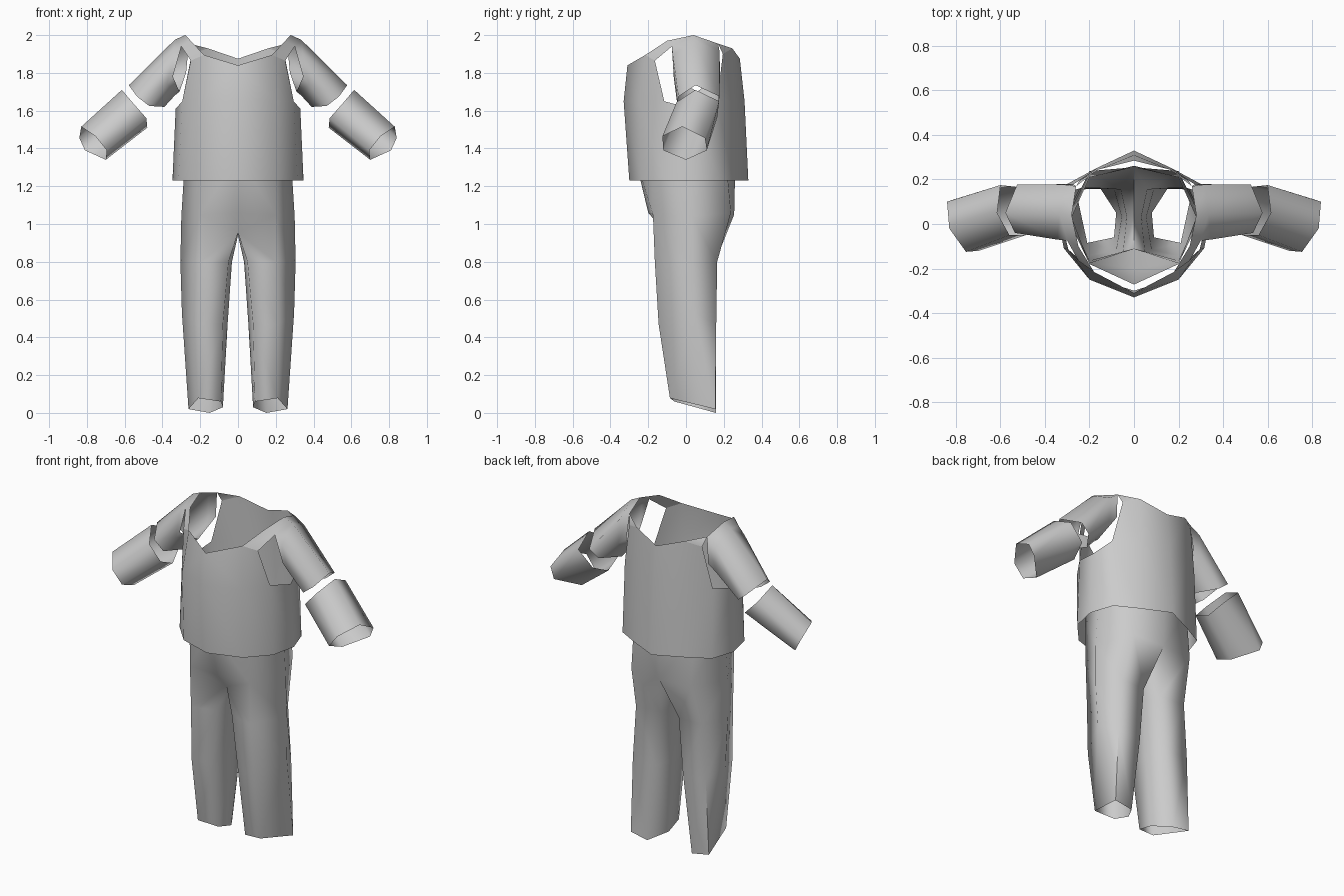
import bpy, math

if "Cube" in bpy.data.objects:
    bpy.data.objects.remove(bpy.data.objects["Cube"])

cloth = bpy.data.materials.new("light_grey_cloth")
cloth.diffuse_color = (0.6, 0.6, 0.6, 1)
cloth.use_nodes = True
cloth.node_tree.nodes["Principled BSDF"].inputs["Base Color"].default_value = cloth.diffuse_color


def loft(strips):
    """Join rings of points; each strip is (rings, closed)."""
    verts, faces, index = [], [], {}

    def vid(p):
        if p not in index:
            index[p] = len(verts)
            verts.append(p)
        return index[p]

    for rings, closed in strips:
        for a, b in zip(rings, rings[1:]):
            n = len(a)
            for i in range(n if closed else n - 1):
                j = (i + 1) % n
                f = list(dict.fromkeys(vid(p) for p in (a[i], b[i], b[j], a[j])))
                if len(f) > 2:
                    faces.append(f)
    return verts, faces


def garment(name, strips):
    """Open cloth shell mirrored across x."""
    verts, faces = loft(strips)
    me = bpy.data.meshes.new(name)
    me.from_pydata(verts, [], faces)
    me.materials.append(cloth)
    ob = bpy.data.objects.new(name, me)
    bpy.context.collection.objects.link(ob)
    bpy.ops.object.select_all(action='DESELECT')
    ob.select_set(True)
    bpy.context.view_layer.objects.active = ob
    m = ob.modifiers.new("mirror", 'MIRROR')
    m.merge_threshold = 0.001
    bpy.ops.object.modifier_apply(modifier=m.name)
    bpy.ops.object.shade_smooth_by_angle(angle=math.radians(88))
    return ob


# Shirt body: hem and chest rings, then front and back panels around the armhole
hem = [(0, -.30, 1.23), (.2, -.235, 1.23), (.315, -.11, 1.23), (.347, .04, 1.23),
       (.30, .18, 1.23), (.17, .25, 1.23), (0, .33, 1.23)]
chest = [(0, -.33, 1.65), (.2, -.25, 1.65), (.295, -.115, 1.65), (.33, .03, 1.61),
         (.295, .165, 1.65), (.16, .255, 1.65), (0, .31, 1.65)]
neck_front = [(0, -.31, 1.84), (.18, -.215, 1.895), (.25, -.165, 1.865)]
neck_back = [(.245, .195, 1.90), (.16, .245, 1.93), (0, .285, 1.875)]
garment("shirt_body", [([chest, hem], False),
                       ([neck_front, chest[:3]], False),
                       ([neck_back, chest[4:]], False)])

# Upper sleeves, with shoulder straps that reach the neckline
shoulder = [(.28, .04, 2.0), (.26, .17, 1.955), (.275, .18, 1.80),
            (.31, .06, 1.70), (.345, -.065, 1.78), (.30, -.075, 1.94)]
upper_arm = [(.335, .045, 1.975), (.32, .178, 1.91), (.33, .18, 1.76),
             (.335, .06, 1.68), (.375, -.06, 1.74), (.345, -.07, 1.895)]
above_elbow = [(.578, .05, 1.735), (.525, .178, 1.675), (.47, .17, 1.63),
               (.39, .06, 1.62), (.47, -.045, 1.625), (.535, -.04, 1.675)]
strap_front = [[neck_front[1], (.25, -.10, 1.97), shoulder[0]],
               [neck_front[2], shoulder[5], shoulder[0]]]
strap_back = [[shoulder[1], neck_back[1]], [shoulder[1], neck_back[0]]]
garment("upper_sleeves", [([shoulder, upper_arm, above_elbow], True),
                          (strap_front, False), (strap_back, False)])

# Lower sleeves
elbow = [(.615, .05, 1.71), (.60, .175, 1.65), (.51, .165, 1.56),
         (.48, .06, 1.51), (.485, -.05, 1.56), (.56, -.05, 1.645)]
wrist = [(.83, -.02, 1.515), (.84, .10, 1.455), (.81, .11, 1.39),
         (.70, 0, 1.34), (.695, -.12, 1.39), (.755, -.125, 1.465)]
garment("lower_sleeves", [([elbow, wrist], True)])

# Trousers: waist to hips as a half ring, then a closed six-sided leg
waist = [(0, -.272, 1.36), (.2, -.18, 1.36), (.28, .03, 1.36),
         (.2, .21, 1.36), (0, .262, 1.36)]
hips = [(0, -.20, 1.06), (.2, -.175, 1.05), (.30, .03, 1.04),
        (.20, .238, 1.06), (0, .255, 1.05)]
crotch_front = (0, -.11, .955)
crotch = (0, .04, .94)
leg_top = [crotch_front] + hips[1:] + [crotch]
thigh = [(.05, -.13, .8), (.20, -.165, .8), (.305, .035, .8),
         (.22, .165, .8), (.06, .155, .8), (.032, .03, .8)]
knee = [(.08, -.115, .47), (.21, -.145, .47), (.297, .045, .53),
        (.245, .16, .47), (.09, .158, .47), (.055, .03, .47)]
# the outer corner runs forward into the front corner at the ankle
ankle = [(.09, -.06, .06), (.21, -.085, .078), (.21, -.085, .078),
         (.262, .155, .02), (.15, .158, 0), (.08, .05, .03)]
garment("trousers", [([waist, hips], False),
                     ([hips[:2], leg_top[:2]], False),
                     ([leg_top, thigh, knee, ankle], True)])
